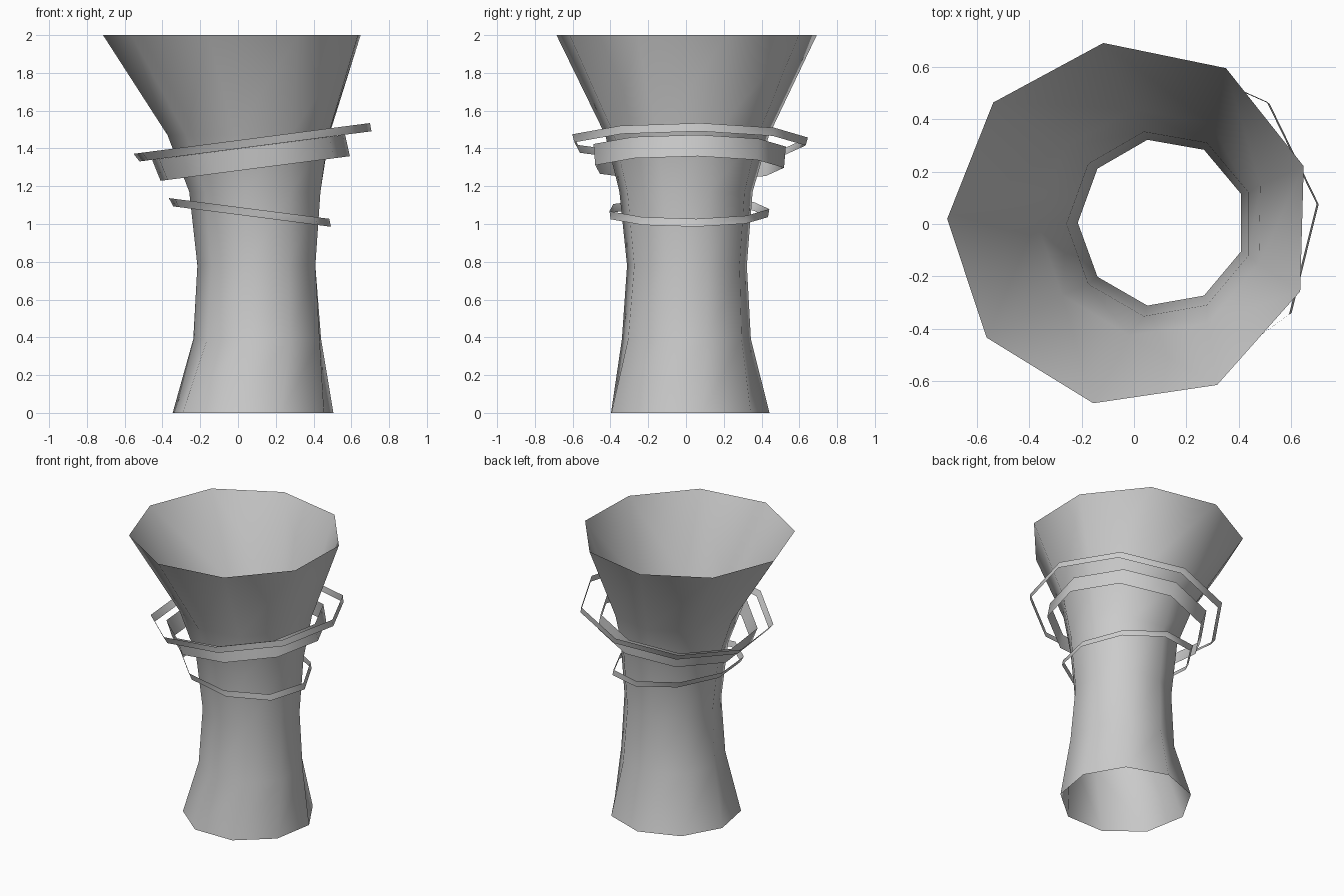
import bpy
import bmesh
from math import cos, sin, radians

if "Cube" in bpy.data.objects:
    bpy.data.objects.remove(bpy.data.objects["Cube"])

SIDES = 9

# One grey material for everything
GREY = (0.6, 0.6, 0.6, 1.0)
grey = bpy.data.materials.new("storm_grey")
grey.use_nodes = True
grey.diffuse_color = GREY
shader = grey.node_tree.nodes["Principled BSDF"]
shader.inputs["Base Color"].default_value = GREY
shader.inputs["Roughness"].default_value = 0.8


def loft(name, sections):
    """Open shell through nine-sided loops: (x, y, z, radius, turn, slope)."""
    bm = bmesh.new()
    loops = []
    for cx, cy, cz, radius, turn, slope in sections:
        loop = []
        for i in range(SIDES):
            a = radians(turn + i * 360 / SIDES)
            dx, dy = radius * cos(a), radius * sin(a)
            loop.append(bm.verts.new((cx + dx, cy + dy, cz + slope * dx)))
        loops.append(loop)
    for low, high in zip(loops, loops[1:]):
        for i in range(SIDES):
            j = (i + 1) % SIDES
            face = bm.faces.new((low[i], low[j], high[j], high[i]))
            face.smooth = True
    mesh = bpy.data.meshes.new(name)
    bm.to_mesh(mesh)
    bm.free()
    mesh.materials.append(grey)
    obj = bpy.data.objects.new(name, mesh)
    bpy.context.collection.objects.link(obj)
    return obj


# Open funnel, slightly twisted and drifting sideways
loft("funnel", [
    (0.08, 0.01, 0.00, 0.432, 10.4, 0),
    (0.11, 0.00, 0.39, 0.347, 18, 0),
    (0.107, 0.005, 0.78, 0.322, 20, 0),
    (0.10, 0.00, 1.17, 0.358, 20, 0),
    (0.067, 0.005, 1.47, 0.44, 19, 0),
    (-0.015, 0.00, 2.00, 0.70, 18.4, 0),
])


# Thin tilted wind bands around the funnel
def band(name, bottom, top, slope):
    loft(name, [(x, 0.01, z, r, 6, slope) for x, z, r in (bottom, top)])


band("upper_band", (0.085, 1.41, 0.625), (0.065, 1.452, 0.637), 0.13)
band("middle_band", (0.085, 1.293, 0.51), (0.05, 1.405, 0.52), 0.13)
band("lower_band", (0.07, 1.04, 0.425), (0.053, 1.083, 0.432), -0.129)
